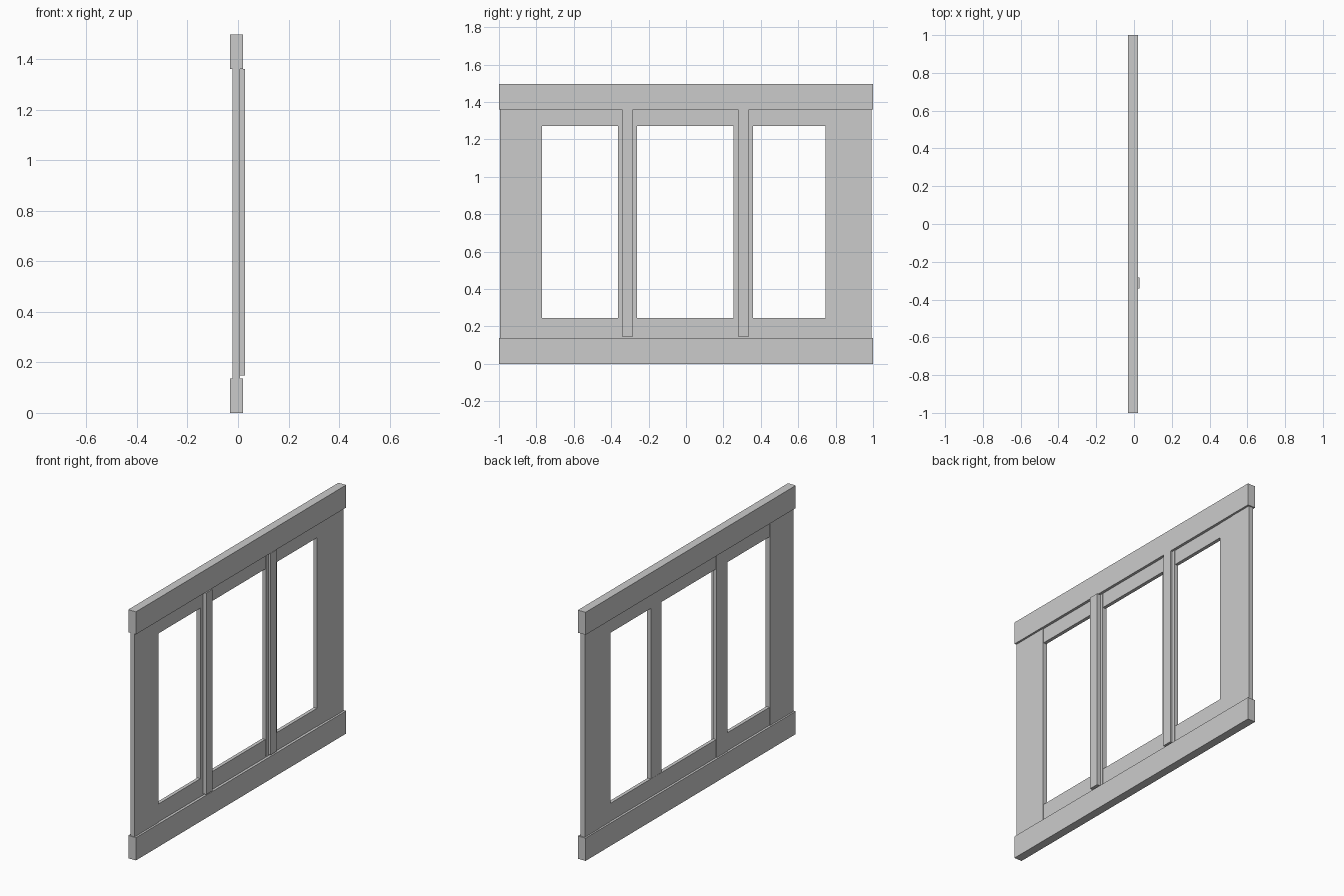
import bpy
import bmesh
from mathutils import Matrix, Vector

if "Cube" in bpy.data.objects:
    bpy.data.objects.remove(bpy.data.objects["Cube"])


def box(name, x, y, z):
    """Box spanning the (min, max) pairs on each axis."""
    lo, hi = Vector((x[0], y[0], z[0])), Vector((x[1], y[1], z[1]))
    bm = bmesh.new()
    bmesh.ops.create_cube(bm, size=1)
    bmesh.ops.transform(bm, matrix=Matrix.Diagonal((*(hi - lo), 1)), verts=bm.verts)
    mesh = bpy.data.meshes.new(name)
    bm.to_mesh(mesh)
    bm.free()
    ob = bpy.data.objects.new(name, mesh)
    ob.location = (lo + hi) / 2
    bpy.context.collection.objects.link(ob)
    return ob


SILL_TOP, HEAD_BOTTOM = 0.137, 1.361
INNER = (SILL_TOP, HEAD_BOTTOM)

# Thick outer rails
box("sill", (-0.031, 0.02), (-1, 1), (0, SILL_TOP))
box("head", (-0.031, 0.02), (-1, 1), (HEAD_BOTTOM, 1.497))

# Side stiles
box("left_stile", (-0.021, 0.008), (-0.995, -0.77), INNER)
box("right_jamb", (-0.021, 0.008), (0.855, 0.993), INNER)
box("right_stile", (-0.019, 0.006), (0.745, 0.855), INNER)

# Thin inner rails around the three openings
box("lower_inner_rail", (-0.017, 0.004), (-0.77, 0.745), (SILL_TOP, 0.245))
box("upper_inner_rail", (-0.017, 0.004), (-0.77, 0.745), (1.272, HEAD_BOTTOM))

# Mullions, one proud of the back and one proud of the front
box("left_mullion", (-0.021, 0.005), (-0.363, -0.262), INNER)
box("right_mullion", (-0.016, 0.008), (0.255, 0.358), (0.147, HEAD_BOTTOM))

# Narrow battens on the face of the mullions
box("left_batten", (0.005, 0.028), (-0.342, -0.283), (0.147, HEAD_BOTTOM))
box("right_batten", (0.008, 0.022), (0.278, 0.337), (0.147, HEAD_BOTTOM))
